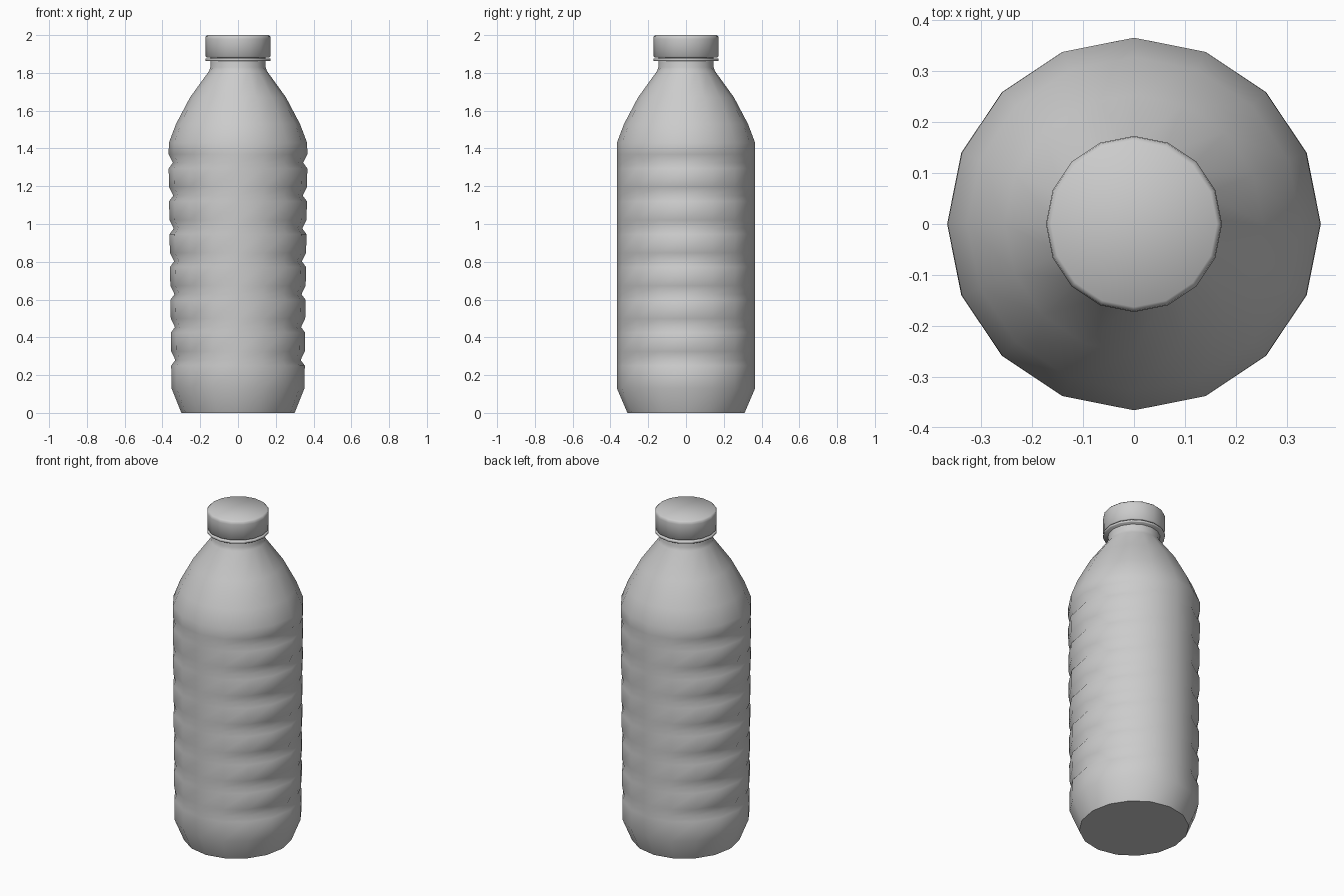
import bpy
import bmesh
from math import cos, sin, pi, radians

cube = bpy.data.objects.get("Cube")
if cube:
    bpy.data.objects.remove(cube, do_unlink=True)

SIDES = 16

grey = bpy.data.materials.new("plain grey")
grey.use_nodes = True
grey.diffuse_color = (0.6, 0.6, 0.6, 1)
grey.node_tree.nodes["Principled BSDF"].inputs["Base Color"].default_value = grey.diffuse_color


def lathe(name, profile, sharp_angle):
    """Stack 16-sided rings of (x radius, y radius, height) and close both ends."""
    bm = bmesh.new()
    rings = []
    for rx, ry, z in profile:
        rings.append([bm.verts.new((rx * cos(2 * pi * i / SIDES), ry * sin(2 * pi * i / SIDES), z))
                      for i in range(SIDES)])
    for low, high in zip(rings, rings[1:]):
        for i in range(SIDES):
            j = (i + 1) % SIDES
            bm.faces.new((low[i], low[j], high[j], high[i]))
    bm.faces.new(rings[0][::-1])
    bm.faces.new(rings[-1])
    mesh = bpy.data.meshes.new(name)
    bm.to_mesh(mesh)
    bm.free()
    mesh.materials.append(grey)
    obj = bpy.data.objects.new(name, mesh)
    bpy.context.collection.objects.link(obj)
    bpy.ops.object.select_all(action="DESELECT")
    obj.select_set(True)
    bpy.context.view_layer.objects.active = obj
    bpy.ops.object.shade_smooth_by_angle(angle=radians(sharp_angle))
    return obj


def round_rings(points):
    return [(r, r, z) for r, z in points]


# Bottle body: chamfered base, grip grooves squeezed in on the two sides, shoulder and neck
WIDE = 0.366


def side_width(z):
    return 0.35 + 0.013 * z


body = [(0.30, 0.31, 0), (side_width(0.13), WIDE, 0.13)]
for k in range(7):
    z = 0.28 + 0.174 * k
    body += [(side_width(z), WIDE, z - 0.03),
             (side_width(z) - 0.022, WIDE, z),
             (side_width(z), WIDE, z + 0.045)]
body += round_rings([(WIDE, 1.43), (0.328, 1.53), (0.254, 1.67), (0.153, 1.81),
                     (0.146, 1.83), (0.146, 1.9)])
lathe("bottle_body", body, 60)

# Thin seal ring under the cap
lathe("seal_ring", round_rings([(0.171, 1.863), (0.173, 1.866), (0.173, 1.874), (0.171, 1.877)]), 60)

# Cap with a softened rim
lathe("cap", round_rings([(0.166, 1.882), (0.171, 1.886), (0.173, 1.98),
                          (0.171, 1.992), (0.163, 2.0)]), 65)
